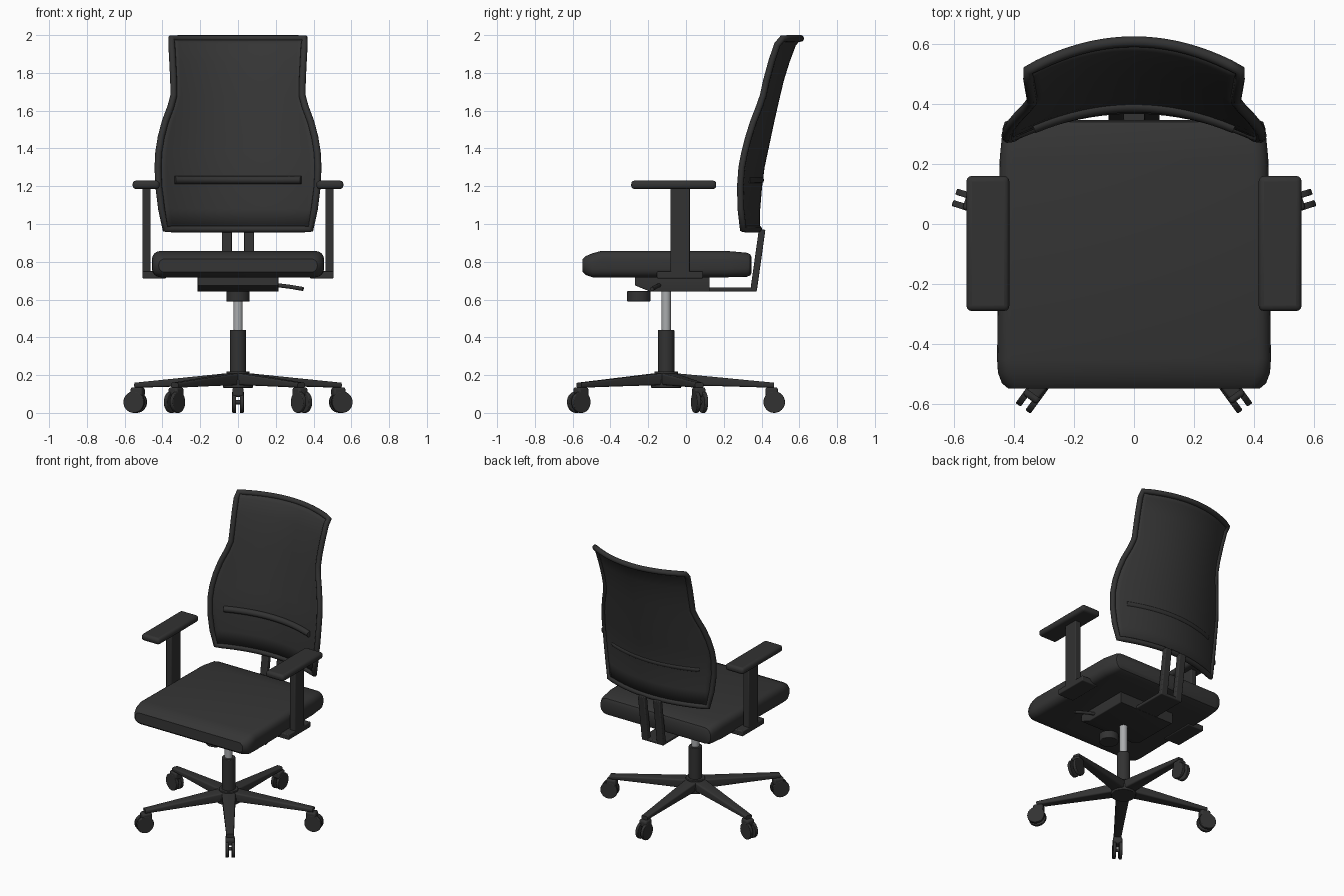
import bpy, bmesh, math
from mathutils import Matrix, Vector

if "Cube" in bpy.data.objects:
    bpy.data.objects.remove(bpy.data.objects["Cube"])


def material(name, rgb):
    m = bpy.data.materials.new(name)
    m.use_nodes = True
    m.diffuse_color = (*rgb, 1)
    m.node_tree.nodes["Principled BSDF"].inputs["Base Color"].default_value = (*rgb, 1)
    return m


FABRIC = material("charcoal fabric", (0.035, 0.035, 0.035))
PLASTIC = material("black plastic", (0.032, 0.032, 0.032))
STEEL = material("brushed steel", (0.4, 0.41, 0.42))


def finish(name, bm, mat, bevel=0):
    bmesh.ops.recalc_face_normals(bm, faces=bm.faces)
    mesh = bpy.data.meshes.new(name)
    bm.to_mesh(mesh)
    bm.free()
    ob = bpy.data.objects.new(name, mesh)
    bpy.context.collection.objects.link(ob)
    mesh.materials.append(mat)
    if bevel:
        mod = ob.modifiers.new("Bevel", "BEVEL")
        mod.width, mod.segments = bevel, 3
    bpy.ops.object.select_all(action="DESELECT")
    ob.select_set(True)
    bpy.context.view_layer.objects.active = ob
    bpy.ops.object.shade_smooth_by_angle(angle=math.radians(35))
    return ob


def box(name, x, y, z, mat, bevel=0.006):
    bm = bmesh.new()
    bmesh.ops.create_cube(bm, size=1)
    for v in bm.verts:
        v.co = [(a + b) / 2 + c * (b - a) for (a, b), c in zip((x, y, z), v.co)]
    return finish(name, bm, mat, bevel)


def cylinder(name, center, radius, depth, mat, axis="Z", bevel=0.004):
    bm = bmesh.new()
    turn = Matrix.Rotation(math.pi / 2, 4, "Y") if axis == "X" else Matrix()
    bmesh.ops.create_cone(bm, cap_ends=True, segments=32, radius1=radius, radius2=radius,
                          depth=depth, matrix=Matrix.Translation(center) @ turn)
    return finish(name, bm, mat, bevel)


def loft(name, sections, radius, mat):
    """Rounded rectangles (y, half width, bottom, top) joined along y."""
    bm = bmesh.new()
    rings = []
    for y, hw, z0, z1 in sections:
        r = min(radius, hw * 0.9, (z1 - z0) * 0.45)
        ring = []
        for q, (sx, z) in enumerate(((1, z1 - r), (-1, z1 - r), (-1, z0 + r), (1, z0 + r))):
            for i in range(5):
                a = math.pi / 2 * (q + i / 4)
                ring.append(bm.verts.new((sx * (hw - r) + r * math.cos(a), y, z + r * math.sin(a))))
        rings.append(ring)
    for a, b in zip(rings, rings[1:]):
        for i in range(len(a)):
            j = (i + 1) % len(a)
            bm.faces.new((a[i], a[j], b[j], b[i]))
    bm.faces.new(rings[0])
    bm.faces.new(rings[-1])
    return finish(name, bm, mat)


def tube(name, points, radius, mat, closed=False):
    cu = bpy.data.curves.new(name, "CURVE")
    cu.dimensions = "3D"
    cu.bevel_depth, cu.bevel_resolution, cu.use_fill_caps = radius, 3, True
    sp = cu.splines.new("POLY")
    sp.points.add(len(points) - 1)
    for p, co in zip(sp.points, points):
        p.co = (*co, 1)
    sp.use_cyclic_u = closed
    cu.materials.append(mat)
    ob = bpy.data.objects.new(name, cu)
    bpy.context.collection.objects.link(ob)
    return ob


# Seat cushion
loft("seat_cushion", [(-.547, .42, .745, .815), (-.53, .44, .73, .83), (-.495, .453, .718, .845),
                      (-.45, .456, .718, .857), (.22, .447, .718, .857), (.32, .437, .72, .848),
                      (.34, .43, .728, .84), (.347, .415, .74, .825)], .045, FABRIC)

# Backrest: rows of height, half width, centre depth, curvature
ROWS = [(.973, .385, .385, .56), (1.08, .405, .387, .59), (1.2, .42, .397, .62),
        (1.3, .424, .41, .64), (1.38, .42, .427, .66), (1.46, .407, .444, .68),
        (1.54, .386, .461, .7), (1.62, .356, .479, .72), (1.68, .34, .493, .73),
        (1.76, .341, .512, .74), (1.86, .346, .543, .75), (1.95, .351, .577, .76),
        (1.982, .353, .607, .77)]
COLS = 20


def back_point(row, u):
    z, hw, yc, k = row
    return Vector((u * hw, yc - k * (u * hw) ** 2, z))


us = [2 * i / COLS - 1 for i in range(COLS + 1)]
bm = bmesh.new()
grid = [[bm.verts.new(back_point(r, u)) for u in us] for r in ROWS]
for a, b in zip(grid, grid[1:]):
    for i in range(COLS):
        bm.faces.new((a[i], a[i + 1], b[i + 1], b[i]))
panel = finish("back_panel", bm, FABRIC)
solid = panel.modifiers.new("Solidify", "SOLIDIFY")
solid.thickness, solid.offset = .012, 0

rim = [back_point(ROWS[0], u) for u in us]
rim += [back_point(r, 1) for r in ROWS[1:-1]]
rim += [back_point(ROWS[-1], -u) for u in us]
rim += [back_point(r, -1) for r in ROWS[-2:0:-1]]
tube("back_frame", rim, .018, PLASTIC, closed=True)

# Lumbar bar
tube("lumbar_bar", [(u * .335, .392 - .62 * (u * .335) ** 2, 1.233) for u in us], .021, PLASTIC)

# Back support: horizontal plate and two leaning struts
box("support_plate", (-.085, .085), (.1, .375), (.643, .665), PLASTIC)
for side, s in (("left", 1), ("right", -1)):
    strut = box(side + "_back_strut", sorted((s * .033, s * .085)), (.34, .375), (.645, .97), PLASTIC)
    for v in strut.data.vertices:
        v.co.y += (v.co.z - .645) * .14

# Tilt mechanism, knob and lever
loft("tilt_mechanism", [(-.27, .213, .675, .725), (-.19, .215, .642, .725),
                        (.125, .215, .642, .725)], .006, PLASTIC)
cylinder("tension_knob", (0, -.25, .618), .062, .055, PLASTIC)
tube("tilt_lever", [(.2, -.14, .677), (.28, -.16, .667), (.345, -.18, .656)], .011, PLASTIC)

# Armrests
for side, s in (("left", 1), ("right", -1)):
    box(side + "_arm_pad", sorted((s * .415, s * .558)), (-.29, .16), (1.185, 1.23), PLASTIC, .018)
    box(side + "_arm_post", sorted((s * .462, s * .506)), (-.083, .02), (.72, 1.2), PLASTIC)
    box(side + "_arm_bracket", sorted((s * .38, s * .506)), (-.155, .09), (.712, .75), PLASTIC)

# Gas column and hub
CY = -.105
cylinder("steel_piston", (0, CY, .54), .025, .23, STEEL)
cylinder("column_sleeve", (0, CY, .3), .043, .28, PLASTIC)
cylinder("base_hub", (0, CY, .155), .08, .045, PLASTIC)
cylinder("hub_collar", (0, CY, .195), .062, .05, PLASTIC)

# Five spokes, each with a twin-wheel caster
for i in range(5):
    n = str(i + 1)
    parts = [
        loft("base_spoke_" + n, [(.03, .045, .148, .212), (.3, .034, .141, .186),
                                 (.57, .024, .133, .16)], .01, PLASTIC),
        box("caster_hood_" + n, (-.03, .03), (.525, .592), (.085, .135), PLASTIC, .012),
        cylinder("caster_axle_" + n, (0, .57, .057), .012, .03, PLASTIC, "X", 0),
    ]
    for side, s in (("left", 1), ("right", -1)):
        parts.append(cylinder(side + "_caster_wheel_" + n, (s * .02, .572, .057), .057, .021, PLASTIC, "X"))
    for ob in parts:
        ob.location.y = CY
        ob.rotation_euler.z = math.tau * i / 5
